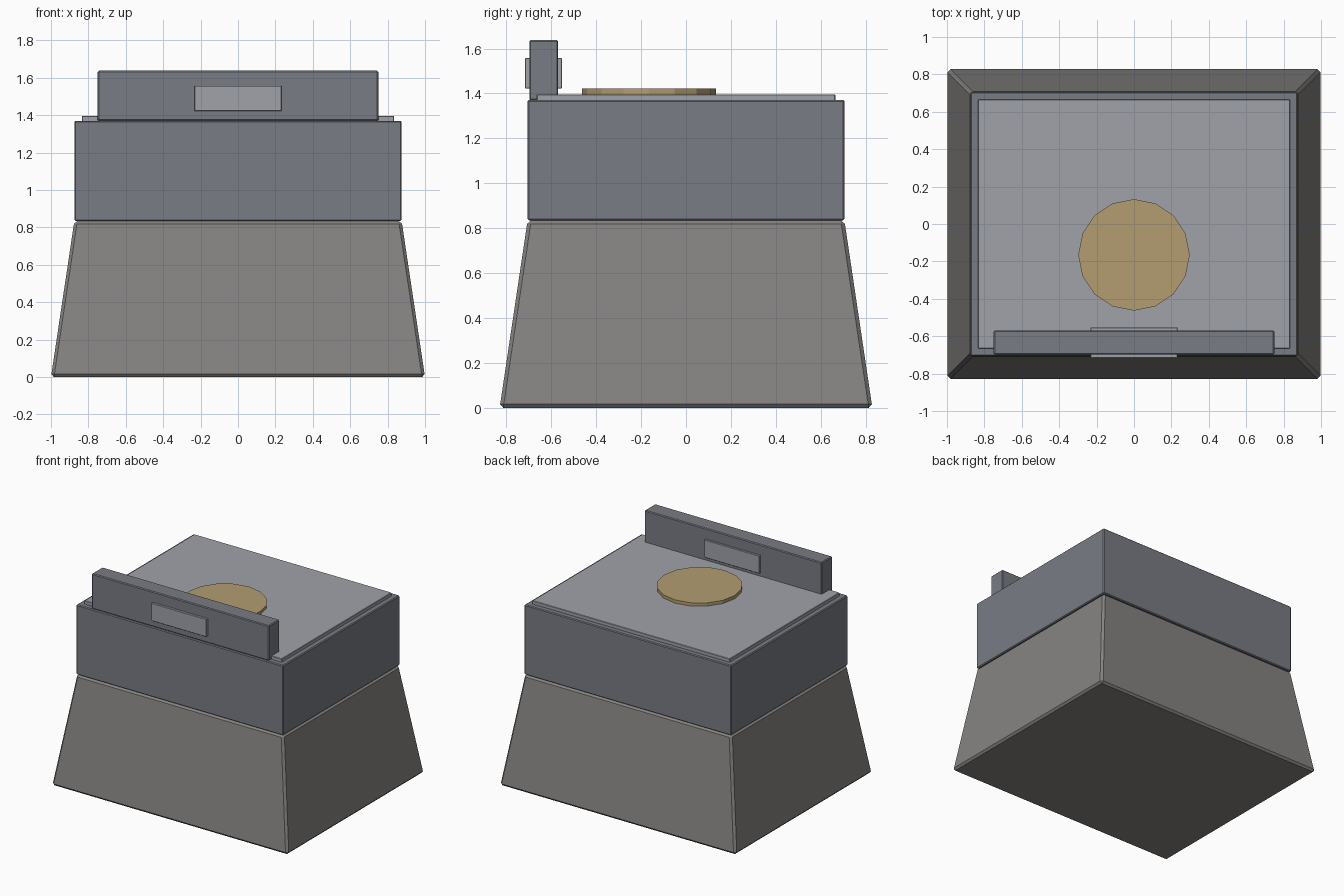
import bpy, bmesh

if "Cube" in bpy.data.objects:
    bpy.data.objects.remove(bpy.data.objects["Cube"])


def material(name, rgb):
    m = bpy.data.materials.new(name)
    m.diffuse_color = (*rgb, 1)
    m.use_nodes = True
    m.node_tree.nodes["Principled BSDF"].inputs["Base Color"].default_value = m.diffuse_color
    return m


STONE = material("warm_grey", (0.24, 0.23, 0.22))
SLATE = material("slate", (0.19, 0.20, 0.23))
PALE = material("pale_slate", (0.35, 0.36, 0.40))
TAN = material("tan", (0.45, 0.34, 0.16))


def finish(name, bm, mat, bevel):
    me = bpy.data.meshes.new(name)
    bm.to_mesh(me)
    bm.free()
    me.materials.append(mat)
    ob = bpy.data.objects.new(name, me)
    bpy.context.collection.objects.link(ob)
    if bevel:
        mod = ob.modifiers.new("edge_bevel", 'BEVEL')
        mod.width = bevel
        mod.segments = 1
    return ob


def box(name, x, y, z, mat, bevel=0.0, top=(1, 1)):
    """Box from (min, max) ranges; top scales the upper face."""
    bm = bmesh.new()
    bmesh.ops.create_cube(bm, size=1)
    for v in bm.verts:
        sx, sy = top if v.co.z > 0 else (1, 1)
        v.co.x = sum(x) / 2 + v.co.x * (x[1] - x[0]) * sx
        v.co.y = sum(y) / 2 + v.co.y * (y[1] - y[0]) * sy
        v.co.z = sum(z) / 2 + v.co.z * (z[1] - z[0])
    return finish(name, bm, mat, bevel)


# Tapered plinth and upper block
box("plinth", (-1, 1), (-0.83, 0.83), (0, 0.835), STONE, 0.016,
    (0.875, 0.85))
box("upper_block", (-0.875, 0.875), (-0.706, 0.706), (0.835, 1.37), SLATE, 0.006)

# Top slab
box("top_slab", (-0.835, 0.835), (-0.665, 0.665), (1.36, 1.396), PALE, 0.003)

# Front rail with a plaque showing on both faces
box("rail", (-0.75, 0.75), (-0.698, -0.569), (1.37, 1.638), SLATE, 0.006)
box("rail_plaque", (-0.233, 0.233), (-0.716, -0.553), (1.422, 1.557), PALE, 0.002)

# Sixteen-sided disc
bm = bmesh.new()
bmesh.ops.create_cone(bm, cap_ends=True, segments=16, radius1=0.298,
                      radius2=0.298, depth=0.032)
bmesh.ops.translate(bm, verts=bm.verts, vec=(0, -0.165, 1.405))
finish("disc", bm, TAN, 0)
